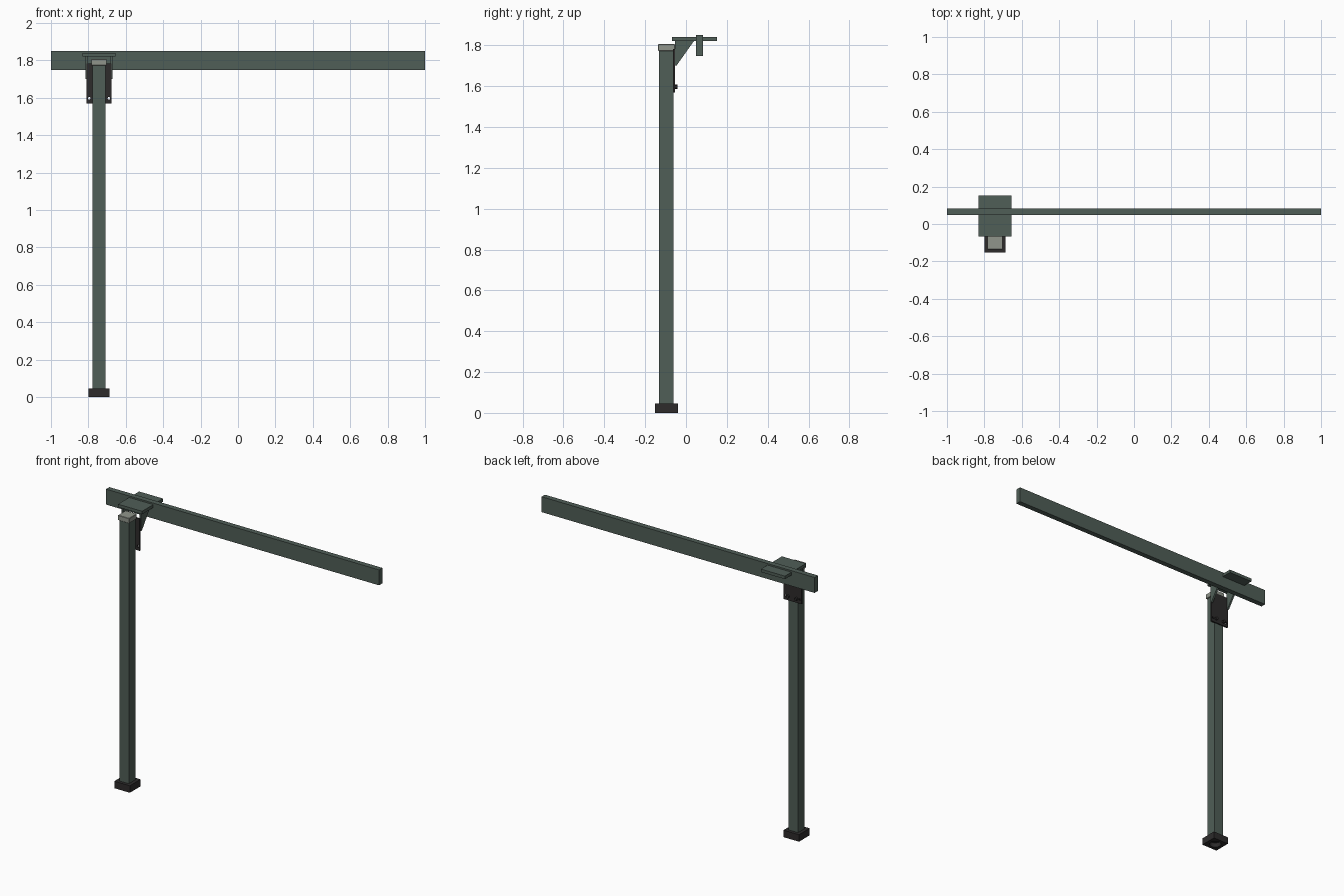
import bpy, bmesh, math
from mathutils import Matrix

if "Cube" in bpy.data.objects:
    bpy.data.objects.remove(bpy.data.objects["Cube"])

def material(name, col):
    m = bpy.data.materials.new(name)
    m.diffuse_color = (*col, 1)
    m.use_nodes = True
    m.node_tree.nodes["Principled BSDF"].inputs["Base Color"].default_value = m.diffuse_color
    return m

GREEN = material("grey green paint", (0.08, 0.112, 0.095))
DARK = material("dark metal", (0.026, 0.024, 0.024))
LIGHT = material("pale grey cap", (0.28, 0.30, 0.26))

CX, CY = -0.743, -0.096   # post axis

def finish(name, bm, mat):
    bmesh.ops.recalc_face_normals(bm, faces=bm.faces)
    me = bpy.data.meshes.new(name)
    bm.to_mesh(me)
    bm.free()
    ob = bpy.data.objects.new(name, me)
    bpy.context.collection.objects.link(ob)
    me.materials.append(mat)
    return ob

def box(name, x, y, z, mat, bevel=0):
    bm = bmesh.new()
    bmesh.ops.create_cube(bm, size=1)
    for v in bm.verts:
        v.co = [(a + b) / 2 + c * (b - a) for c, (a, b) in zip(v.co, (x, y, z))]
    if bevel:
        bmesh.ops.bevel(bm, geom=bm.edges[:], offset=bevel, segments=1, affect='EDGES')
    return finish(name, bm, mat)

def cylinder(name, loc, r, depth, axis, mat, n=24):
    bm = bmesh.new()
    bmesh.ops.create_cone(bm, cap_ends=True, segments=n, radius1=r, radius2=r, depth=depth)
    if axis == 'Y':
        bmesh.ops.rotate(bm, verts=bm.verts, matrix=Matrix.Rotation(math.pi / 2, 3, 'X'))
    bmesh.ops.translate(bm, verts=bm.verts, vec=loc)
    return finish(name, bm, mat)

def cut(ob, cutter):
    cutter.hide_render = True
    cutter.hide_set(True)
    mod = ob.modifiers.new("hole", 'BOOLEAN')
    mod.operation = 'DIFFERENCE'
    mod.solver = 'EXACT'
    mod.object = cutter
    bpy.context.view_layer.update()
    dg = bpy.context.evaluated_depsgraph_get()
    me = bpy.data.meshes.new_from_object(ob.evaluated_get(dg))
    ob.modifiers.clear()
    ob.data = me
    bpy.data.objects.remove(cutter)

# Long rail and upright post
box("rail", (-1, 1), (0.048, 0.083), (1.748, 1.85), GREEN)
box("post", (CX - 0.035, CX + 0.035), (CY - 0.035, CY + 0.035), (0.035, 1.785), GREEN)

# Foot with round recess underneath
foot = box("foot", (CX - 0.057, CX + 0.057), (-0.152, -0.04), (0, 0.046), DARK)
cut(foot, cylinder("foot_cutter", (CX, CY, 0), 0.036, 0.06, 'Z', DARK))

# Pale cap on the post
box("post_cap", (CX - 0.041, CX + 0.041), (CY - 0.041, CY + 0.041), (1.773, 1.806), LIGHT, 0.002)

# Shelf plate that carries the rail
box("shelf_plate", (CX - 0.088, CX + 0.088), (-0.068, 0.152), (1.82, 1.84), GREEN)

# Dark mounting plate with corner holes
plate = box("mounting_plate", (CX - 0.067, CX + 0.067), (-0.063, -0.053), (1.57, 1.782), DARK)
for s in (-1, 1):
    cut(plate, cylinder("plate_cutter", (CX + s * 0.053, -0.058, 1.597), 0.007, 0.05, 'Y', DARK, 16))

# Triangular side brackets and bolts, mirrored about the post
for s, side in ((-1, "left"), (1, "right")):
    bm = bmesh.new()
    x = CX + s * 0.072
    f = bm.faces.new([bm.verts.new((x, y, z)) for y, z in
                      ((-0.055, 1.82), (0.038, 1.82), (-0.047, 1.70), (-0.055, 1.70))])
    g = bmesh.ops.extrude_face_region(bm, geom=[f])
    bmesh.ops.translate(bm, verts=[v for v in g['geom'] if isinstance(v, bmesh.types.BMVert)],
                        vec=(-s * 0.012, 0, 0))
    finish(side + "_gusset", bm, GREEN)
    cylinder(side + "_bolt", (CX + s * 0.03, -0.049, 1.597), 0.011, 0.016, 'Y', DARK, 6)
